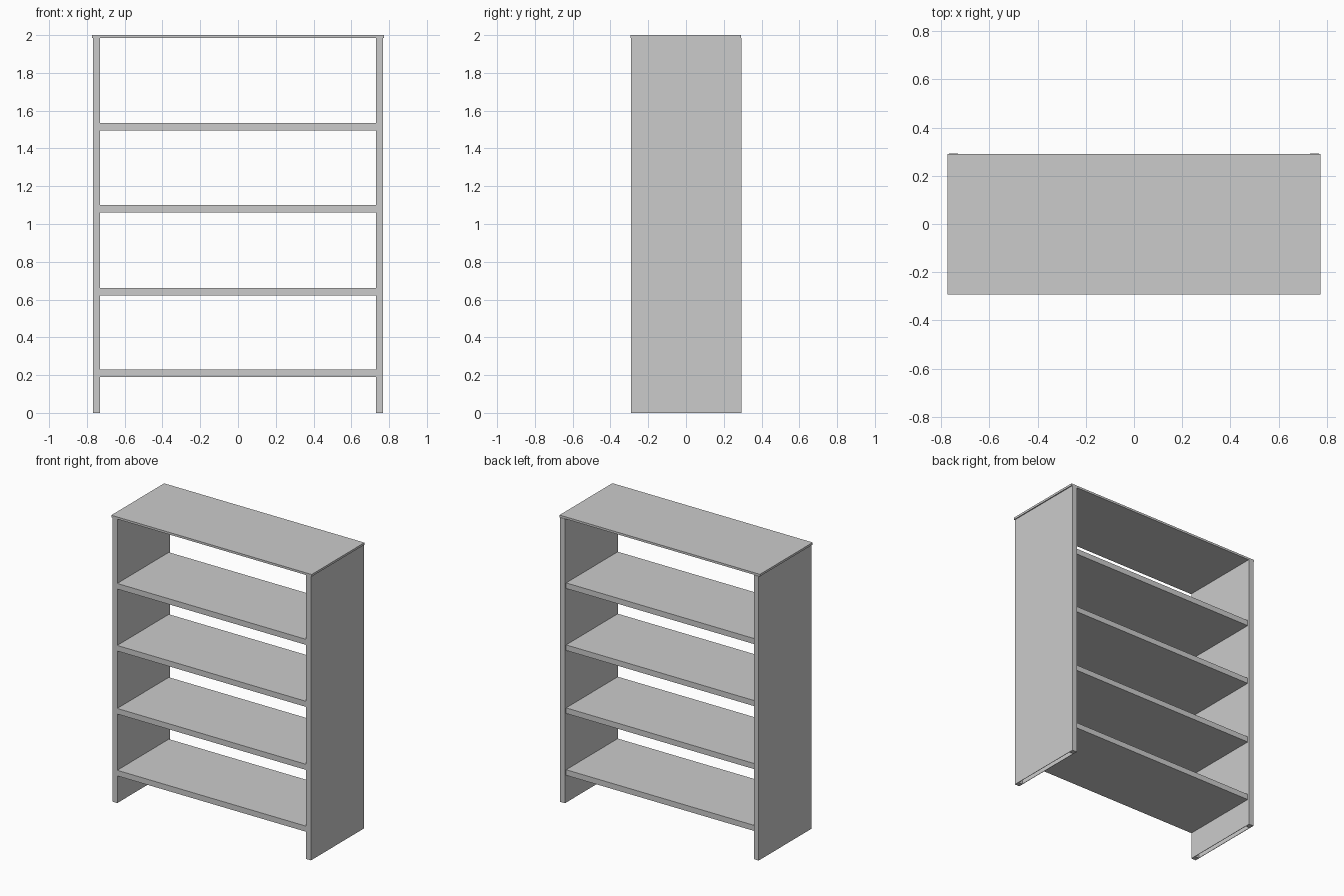
import bpy
import bmesh
from mathutils import Matrix, Vector

cube = bpy.data.objects.get("Cube")
if cube:
    bpy.data.objects.remove(cube, do_unlink=True)

grey = bpy.data.materials.new("plain_grey")
grey.use_nodes = True
colour = (0.6, 0.6, 0.6, 1)
grey.diffuse_color = colour
grey.node_tree.nodes["Principled BSDF"].inputs["Base Color"].default_value = colour


def add_boxes(name, boxes):
    """One object from boxes given as (low corner, high corner)."""
    bm = bmesh.new()
    for low, high in boxes:
        low, high = Vector(low), Vector(high)
        place = Matrix.Translation((low + high) / 2) @ Matrix.Diagonal((*(high - low), 1))
        bmesh.ops.create_cube(bm, size=1, matrix=place)
    mesh = bpy.data.meshes.new(name)
    bm.to_mesh(mesh)
    bm.free()
    mesh.materials.append(grey)
    obj = bpy.data.objects.new(name, mesh)
    bpy.context.collection.objects.link(obj)
    return obj


FRONT, BACK = -0.29, 0.293
INNER, OUTER = 0.73, 0.767
UNDER_TOP = 1.985
POST, SKIN = 0.035, 0.003

# Hollow side panels: end posts joined by two thin skins, open underneath
for name, side in (("left_side_panel", 1), ("right_side_panel", -1)):
    def span(x0, x1, y0, y1):
        a, b = sorted((x0 * side, x1 * side))
        return (a, y0, 0), (b, y1, UNDER_TOP)

    add_boxes(name, [
        span(INNER, OUTER, FRONT, FRONT + POST),
        span(INNER, OUTER, BACK - POST, BACK),
        span(INNER, INNER + SKIN, FRONT + POST, BACK - POST),
        span(OUTER - SKIN, OUTER, FRONT + POST, BACK - POST),
    ])

# Shelves, set in slightly at the back
for i, z in enumerate((0.19, 0.622, 1.062, 1.495)):
    add_boxes(f"shelf_{i + 1}", [((-INNER, FRONT, z), (INNER, 0.28, z + 0.039))])

# Thin overhanging top board
add_boxes("top_board", [((-0.774, -0.293, UNDER_TOP), (0.774, 0.29, 2))])
